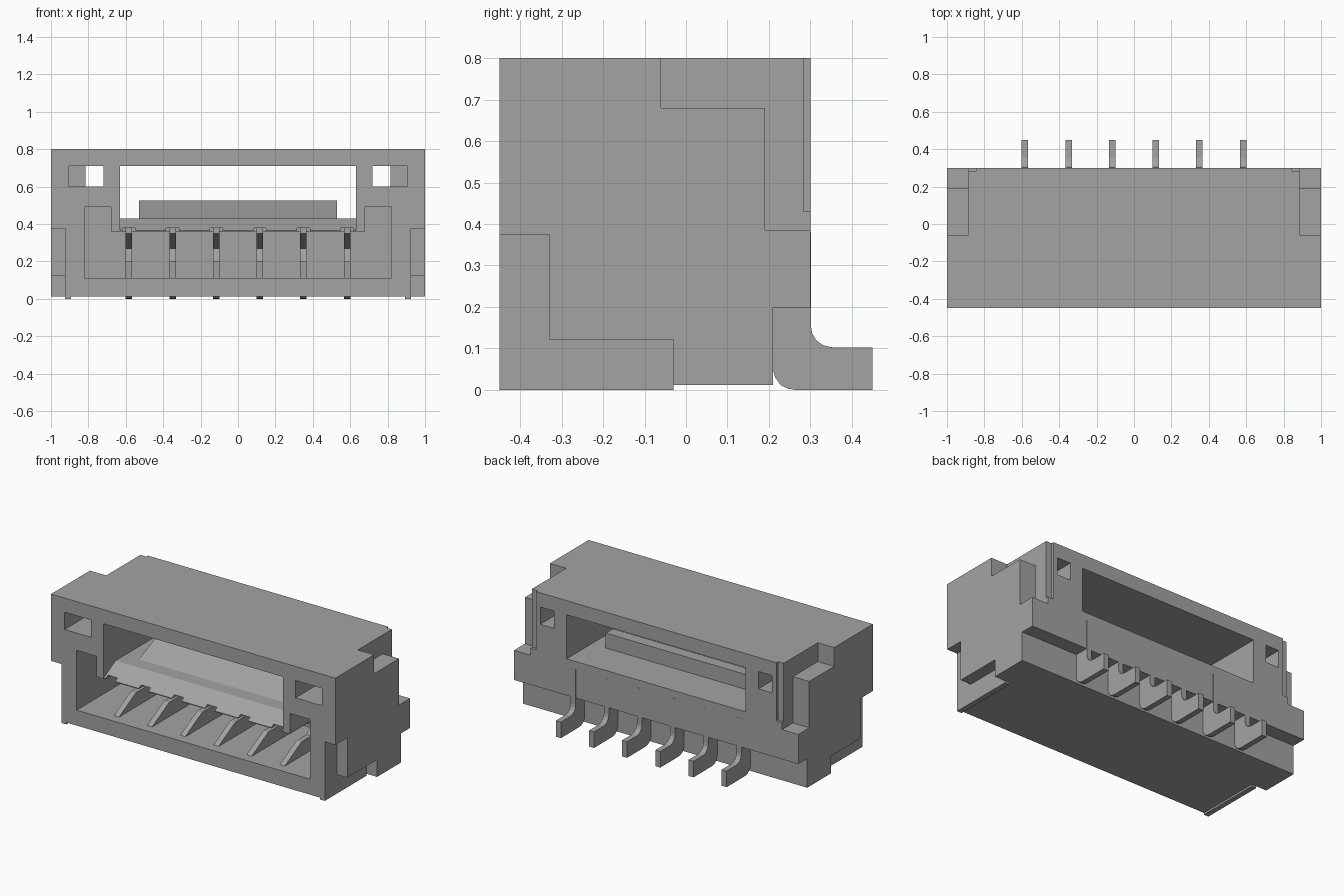
import bpy
import bmesh

if "Cube" in bpy.data.objects:
    bpy.data.objects.remove(bpy.data.objects["Cube"])

grey = bpy.data.materials.new("mid grey")
grey.use_nodes = True
grey.diffuse_color = (0.37, 0.37, 0.37, 1)
grey.node_tree.nodes["Principled BSDF"].inputs["Base Color"].default_value = (0.37, 0.37, 0.37, 1)


def prism(name, profile, x0, x1):
    """Extrude a (y, z) profile from x0 to x1."""
    bm = bmesh.new()
    face = bm.faces.new([bm.verts.new((x0, y, z)) for y, z in profile])
    ext = bmesh.ops.extrude_face_region(bm, geom=[face])
    moved = [v for v in ext["geom"] if isinstance(v, bmesh.types.BMVert)]
    bmesh.ops.translate(bm, verts=moved, vec=(x1 - x0, 0, 0))
    bmesh.ops.recalc_face_normals(bm, faces=bm.faces)
    mesh = bpy.data.meshes.new(name)
    bm.to_mesh(mesh)
    bm.free()
    mesh.materials.append(grey)
    obj = bpy.data.objects.new(name, mesh)
    bpy.context.scene.collection.objects.link(obj)
    return obj


def box(name, x0, x1, y0, y1, z0, z1):
    return prism(name, [(y0, z0), (y1, z0), (y1, z1), (y0, z1)], x0, x1)


cutters = []


def cut(x0, x1, y0, y1, z0, z1, mirror=False):
    cutters.append(box("cutter", x0, x1, y0, y1, z0, z1))
    if mirror:
        cutters.append(box("cutter", -x1, -x0, y0, y1, z0, z1))


# Housing: block with a raised overhang at the back bottom
FRONT, BACK, OUT = -0.45, 0.30, 0.6
housing = prism("housing", [(FRONT, 0.012), (0.21, 0.012), (0.21, 0.197), (BACK, 0.197),
                            (BACK, 0.8), (FRONT, 0.8)], -1, 1)

# Stepped outer corners
cut(0.885, 1.1, -0.06, OUT, 0.68, 0.9, True)
cut(0.885, 1.1, 0.19, OUT, 0.385, 0.9, True)
cut(0.845, 1.1, 0.283, OUT, 0.43, 0.9, True)
cut(0.925, 1.1, -OUT, -0.33, -0.1, 0.375, True)
cut(0.925, 1.1, -OUT, -0.03, -0.1, 0.122, True)

# Window right through, mating cavity with side ears, small side windows
cut(-0.63, 0.63, -OUT, OUT, 0.43, 0.71)
cut(-0.82, 0.82, -OUT, 0.13, 0.11, 0.36)
cut(0.68, 0.82, -OUT, 0.13, 0.3, 0.49, True)
cut(0.72, 0.905, -OUT, -0.1, 0.6, 0.71, True)
cut(0.72, 0.815, -OUT, OUT, 0.6, 0.71, True)

# Bevelled front lip of the tongue, with a notch over each contact
cutters.append(prism("cutter", [(-0.5, 0.35), (-0.45, 0.365), (-0.33, 0.43),
                                (-0.33, 0.5), (-0.5, 0.5)], -0.63, 0.63))
contact_x = [-0.583 + 0.2332 * i for i in range(6)]
for x in contact_x:
    cut(x - 0.034, x + 0.034, -OUT, -0.2, 0.33, 0.378)

for c in cutters:
    mod = housing.modifiers.new("cut", "BOOLEAN")
    mod.operation = "DIFFERENCE"
    mod.solver = "EXACT"
    mod.object = c
bpy.context.view_layer.update()
graph = bpy.context.evaluated_depsgraph_get()
result = bpy.data.meshes.new_from_object(housing.evaluated_get(graph))
housing.modifiers.clear()
housing.data = result
for c in cutters:
    bpy.data.objects.remove(c)

# Ramped ridge on top of the tongue
prism("tongue_ridge", [(-0.25, 0.425), (0.05, 0.425), (0.05, 0.525), (-0.02, 0.525)], -0.53, 0.53)

# Flat L-shaped anchor plates at the front corners
anchor = [(FRONT, 0), (-0.03, 0), (-0.03, 0.122), (-0.33, 0.122), (-0.33, 0.375), (FRONT, 0.375)]
for name, x0 in (("left_anchor", 0.893), ("right_anchor", -0.926)):
    prism(name, anchor, x0, x0 + 0.033)

# Contacts: sloped lower blade, upper arm under the tongue, bent lead at the back
blade = [(-0.4, 0.1), (0.15, 0.1), (0.15, 0.27), (-0.05, 0.27), (-0.12, 0.2), (-0.22, 0.2), (-0.38, 0.115)]
arm = [(-0.36, 0.35), (-0.08, 0.27), (0.15, 0.27), (0.15, 0.4), (-0.36, 0.4)]
lead = [(0.2, 0.38), (0.208, 0.055), (0.215, 0.03), (0.228, 0.012), (0.245, 0.003), (0.265, 0),
        (0.45, 0), (0.45, 0.102), (0.355, 0.102), (0.33, 0.108), (0.314, 0.12), (0.304, 0.137),
        (0.301, 0.155), (0.301, 0.38)]
for i, x in enumerate(contact_x):
    for part, shape in (("blade", blade), ("arm", arm), ("lead", lead)):
        prism(f"contact_{part}_{i + 1}", shape, x - 0.0175, x + 0.0175)
